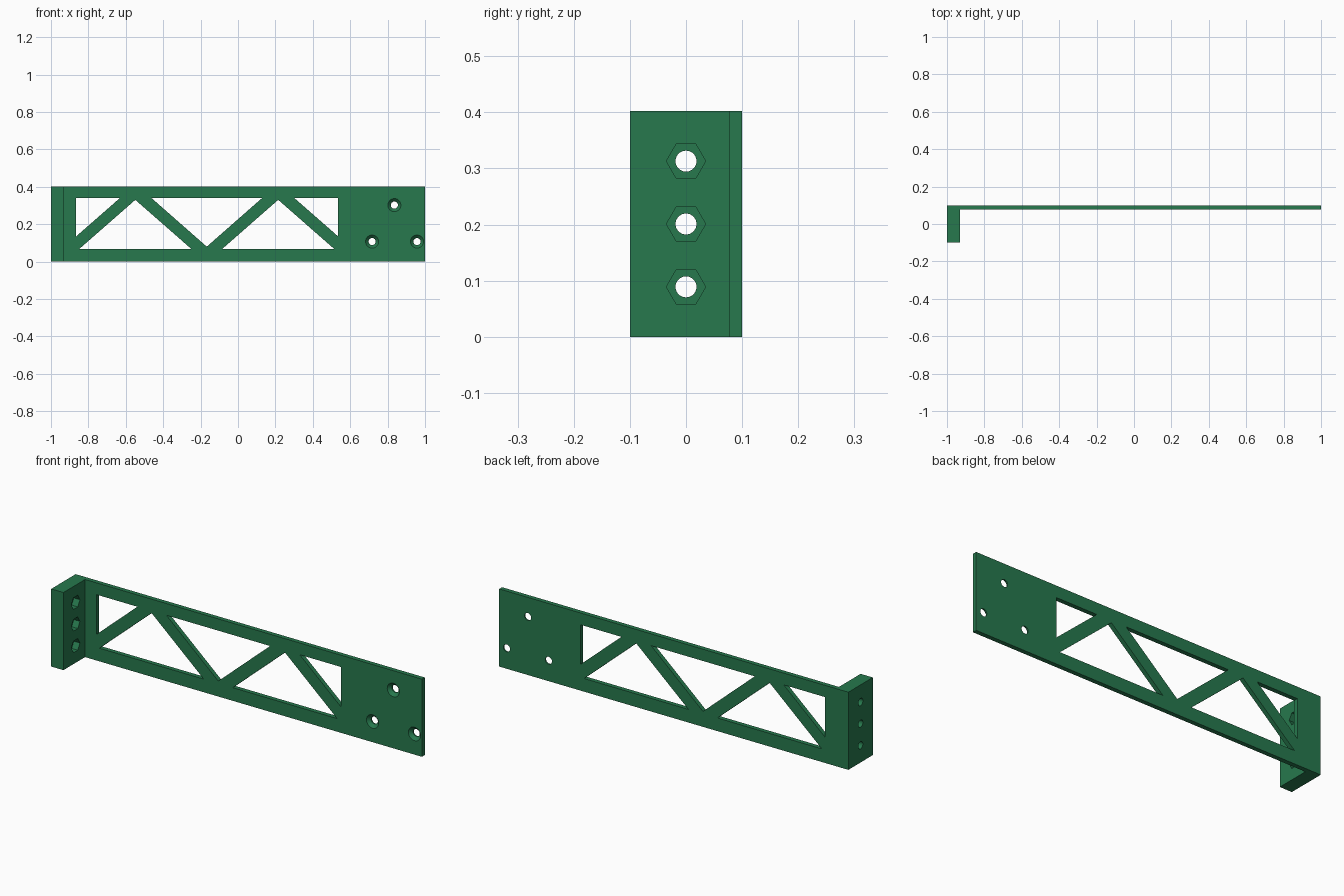
import bpy, bmesh
from math import pi
from mathutils import Matrix, Vector

if "Cube" in bpy.data.objects:
    bpy.data.objects.remove(bpy.data.objects["Cube"])

green = bpy.data.materials.new("green_plastic")
green.diffuse_color = (0.02, 0.19, 0.075, 1)
green.use_nodes = True
green.node_tree.nodes["Principled BSDF"].inputs["Base Color"].default_value = green.diffuse_color


def extruded(name, points, direction):
    """Solid made by pushing a flat outline along a direction."""
    bm = bmesh.new()
    face = bm.faces.new([bm.verts.new(p) for p in points])
    top = bmesh.ops.extrude_face_region(bm, geom=[face])["geom"]
    moved = [v for v in top if isinstance(v, bmesh.types.BMVert)]
    bmesh.ops.translate(bm, verts=moved, vec=Vector(direction))
    bmesh.ops.recalc_face_normals(bm, faces=bm.faces)
    return finish(name, bm)


def cone(name, start, axis, r1, r2, length, sides):
    """Cylinder or cone from start along axis."""
    bm = bmesh.new()
    turn = Vector(axis).to_track_quat('Z', 'Y').to_matrix().to_4x4()
    place = Matrix.Translation(start) @ turn @ Matrix.Translation((0, 0, length / 2))
    bmesh.ops.create_cone(bm, cap_ends=True, segments=sides, radius1=r1,
                          radius2=r2, depth=length, matrix=place)
    return finish(name, bm)


def finish(name, bm):
    mesh = bpy.data.meshes.new(name)
    bm.to_mesh(mesh)
    bm.free()
    obj = bpy.data.objects.new(name, mesh)
    bpy.context.collection.objects.link(obj)
    return obj


# L-shaped body: thin arm plate with a thick end flange
INNER = 0.077
profile = [(-1, -0.1), (-0.93, -0.1), (-0.93, INNER), (1, INNER), (1, 0.1), (-1, 0.1)]
bracket = extruded("truss_bracket", [(x, y, 0) for x, y in profile], (0, 0, 0.402))
bracket.data.materials.append(green)
cutters = []

# Triangular truss windows
LO, HI = 0.068, 0.341
windows = [
    [(-0.865, HI), (-0.63, HI), (-0.865, 0.135)],
    [(-0.848, LO), (-0.25, LO), (-0.549, 0.33)],
    [(-0.464, HI), (0.13, HI), (-0.167, 0.08)],
    [(-0.084, LO), (0.514, LO), (0.215, 0.33)],
    [(0.30, HI), (0.535, HI), (0.535, 0.135)],
]
for tri in windows:
    cutters.append(extruded("window_cutter", [(x, 0.05, z) for x, z in tri], (0, 0.1, 0)))

# Countersunk screw holes in the plate
for x, z in [(0.717, 0.107), (0.836, 0.302), (0.957, 0.107)]:
    cutters.append(cone("screw_hole_cutter", (x, 0.05, z), (0, 1, 0), 0.019, 0.019, 0.1, 40))
    cutters.append(cone("countersink_cutter", (x, INNER - 0.004, z), (0, 1, 0),
                        0.039, 0.019, 0.02, 40))

# Bolt holes with hexagonal nut pockets in the flange
for z in (0.089, 0.201, 0.313):
    cutters.append(cone("bolt_hole_cutter", (-1.05, 0, z), (1, 0, 0), 0.0187, 0.0187, 0.2, 40))
    hexagon = [Matrix.Rotation(i * pi / 3, 3, 'X') @ Vector((0, 0.035, 0)) + Vector((-0.965, 0, z))
               for i in range(6)]
    cutters.append(extruded("nut_pocket_cutter", hexagon, (0.06, 0, 0)))

# Cut everything out, then remove the cutters
bpy.context.view_layer.objects.active = bracket
bracket.select_set(True)
for cutter in cutters:
    cutter.hide_render = True
    mod = bracket.modifiers.new("cut", 'BOOLEAN')
    mod.operation, mod.solver, mod.object = 'DIFFERENCE', 'EXACT', cutter
    bpy.ops.object.modifier_apply(modifier=mod.name)
    bpy.data.objects.remove(cutter)

bpy.ops.object.shade_smooth_by_angle(angle=pi / 6)
